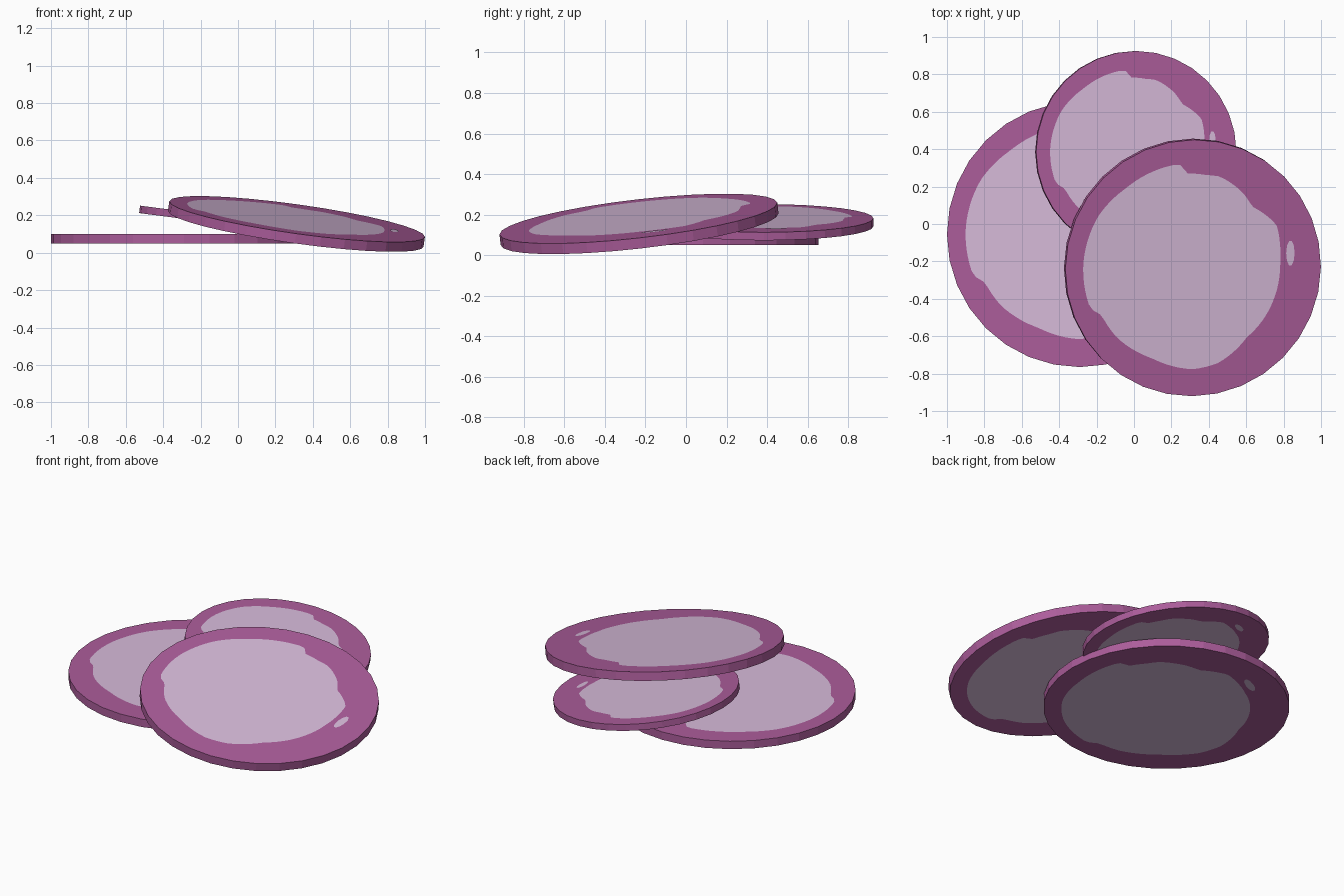
import bpy, bmesh, math
from mathutils import Vector, Matrix

if "Cube" in bpy.data.objects:
    bpy.data.objects.remove(bpy.data.objects["Cube"])

SIDES = 32      # rim facets
STEPS = 96      # points on the wavy flesh outline (multiple of SIDES)


def material(name, rgb):
    m = bpy.data.materials.new(name)
    lin = [(c / 255 / 12.92) if c < 11 else ((c / 255 + 0.055) / 1.055) ** 2.4 for c in rgb]
    m.diffuse_color = (*lin, 1)
    m.use_nodes = True
    m.node_tree.nodes["Principled BSDF"].inputs["Base Color"].default_value = m.diffuse_color
    return m


SKIN = material("purple skin", (172, 93, 155))
FLESH = material("pale flesh", (215, 187, 218))

# Wavy outline of the pale flesh: angle in degrees, fraction of slice radius
OUTLINE = [(0, .68), (14, .70), (27, .73), (46, .66), (57, .70), (74, .74), (83, .73),
           (94, .74), (98, .82), (112, .82), (130, .82), (151, .85), (177, .86),
           (201, .86), (207, .80), (222, .80), (246, .77), (270, .79), (285, .77),
           (308, .69), (339, .68), (360, .68)]


def flesh_radius(deg):
    deg %= 360
    for (a, ra), (b, rb) in zip(OUTLINE, OUTLINE[1:]):
        if a <= deg <= b:
            return ra + (rb - ra) * (deg - a) / (b - a)


def rim_radius(deg):
    # distance to the straight edge of a regular polygon
    half = 180 / SIDES
    off = (deg % (2 * half)) - half
    return math.cos(math.radians(half)) / math.cos(math.radians(off))


def polar(deg, r, z):
    a = math.radians(deg)
    return Vector((r * math.cos(a), r * math.sin(a), z))


def slice_disc(name, centre, radius, thick, slope):
    """Disc whose top face is centred on `centre`, tilted by slope (dz/dx, dz/dy)."""
    bm = bmesh.new()
    angles = [360 * i / STEPS for i in range(STEPS)]
    rims = []
    for z, pattern, up in ((0, lambda d: d, 1), (-thick, lambda d: 120 - d, -1)):
        rim = [bm.verts.new(polar(d, radius * rim_radius(d), z)) for d in angles]
        inner = [bm.verts.new(polar(d, radius * flesh_radius(pattern(d)), z)) for d in angles]
        mid = bm.verts.new((0, 0, z))
        rims.append(rim)
        for i in range(STEPS):
            j = (i + 1) % STEPS
            ring = [inner[i], rim[i], rim[j], inner[j]]
            fan = [mid, inner[i], inner[j]]
            for verts, idx in ((ring, 0), (fan, 1)):
                f = bm.faces.new(verts if up > 0 else verts[::-1])
                f.material_index = idx
        # small stray fleck of flesh in the skin band
        fleck = []
        for k in range(10):
            p = polar(36 * k, 1, 0)
            q = Vector((.76 + .033 * p.x, .11 + .10 * p.y, 0)) * radius
            d = pattern(math.degrees(math.atan2(q.y, q.x)))
            fleck.append(bm.verts.new(polar(d, q.length, z + up * .0015)))
        f = bm.faces.new(fleck)
        f.material_index = 1
        f.normal_update()
        if f.normal.z * up < 0:
            f.normal_flip()
    # outer edge
    top, bottom = rims
    for i in range(STEPS):
        j = (i + 1) % STEPS
        bm.faces.new((bottom[i], bottom[j], top[j], top[i]))
    normal = Vector((-slope[0], -slope[1], 1))
    turn = Vector((0, 0, 1)).rotation_difference(normal).to_matrix().to_4x4()
    bm.transform(Matrix.Translation(centre) @ turn)
    me = bpy.data.meshes.new(name)
    bm.to_mesh(me)
    bm.free()
    me.materials.append(SKIN)
    me.materials.append(FLESH)
    ob = bpy.data.objects.new(name, me)
    bpy.context.collection.objects.link(ob)
    return ob


slice_disc("left_slice", (-.29, -.055, .10), .71, .05, (0, 0))
slice_disc("back_slice", (.012, .385, .182), .54, .04, (-.13, 0))
slice_disc("front_slice", (.316, -.235, .18), .69, .053, (-.14, .115))
